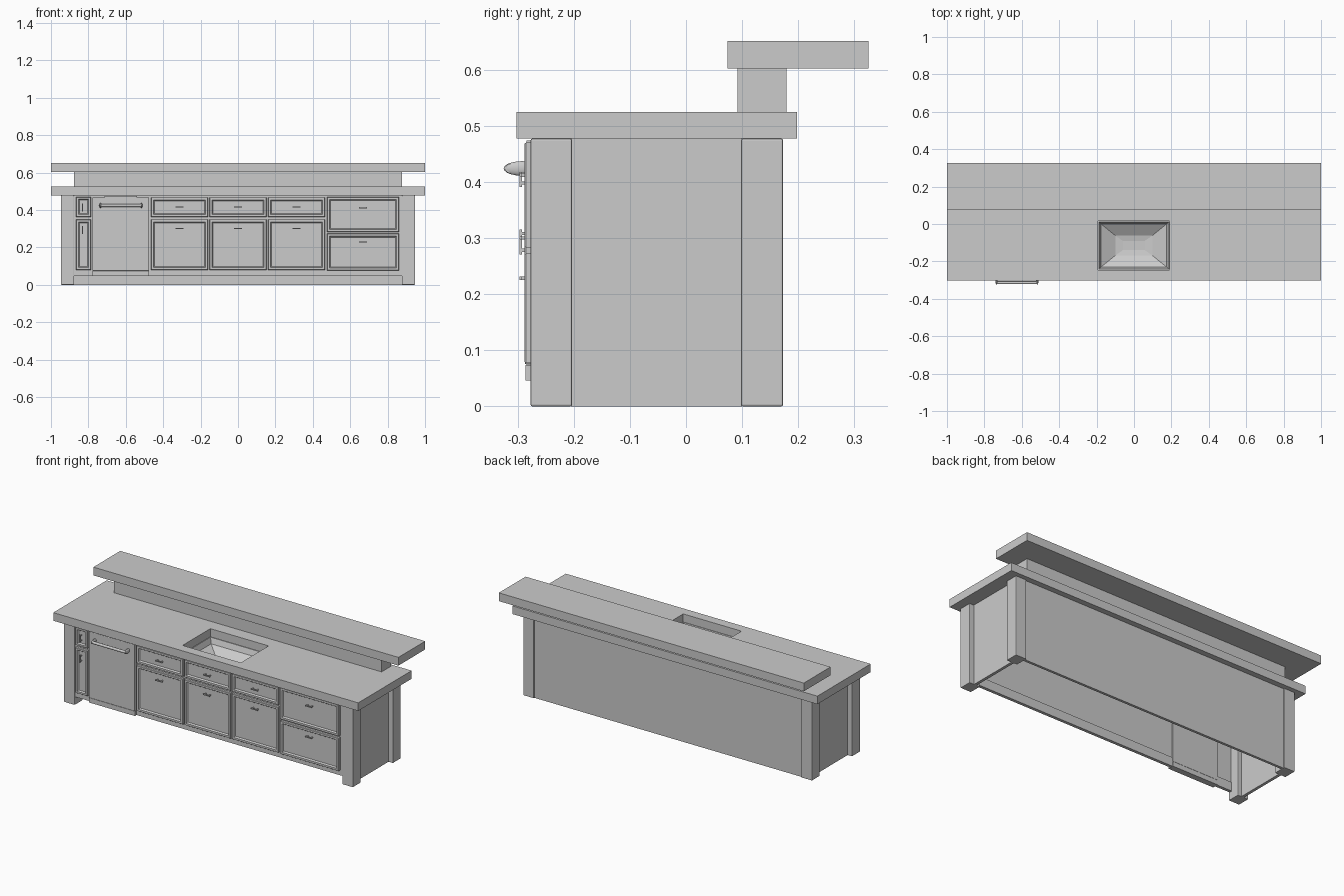
import bpy, bmesh
from mathutils import Vector

if "Cube" in bpy.data.objects:
    bpy.data.objects.remove(bpy.data.objects["Cube"])


def finish(bm, name, bevel=0.0, smooth=False):
    bmesh.ops.recalc_face_normals(bm, faces=bm.faces[:])
    me = bpy.data.meshes.new(name)
    bm.to_mesh(me)
    bm.free()
    ob = bpy.data.objects.new(name, me)
    bpy.context.collection.objects.link(ob)
    if bevel:
        m = ob.modifiers.new("bevel", 'BEVEL')
        m.width, m.segments = bevel, 2
    if smooth:
        bpy.ops.object.select_all(action='DESELECT')
        ob.select_set(True)
        bpy.context.view_layer.objects.active = ob
        bpy.ops.object.shade_smooth_by_angle()
    return ob


def add_box(bm, x0, x1, y0, y1, z0, z1):
    vs = bmesh.ops.create_cube(bm, size=1)["verts"]
    for v in vs:
        v.co = Vector(((x0 + x1) / 2 + v.co.x * (x1 - x0),
                       (y0 + y1) / 2 + v.co.y * (y1 - y0),
                       (z0 + z1) / 2 + v.co.z * (z1 - z0)))
    return vs


def box(name, *dims, bevel=0.0):
    bm = bmesh.new()
    add_box(bm, *dims)
    return finish(bm, name, bevel)


def loft(name, loops, closed=False, cap=False):
    """Bridge rectangles given as (x0, x1, y0, y1, z)."""
    bm = bmesh.new()
    rings = [[bm.verts.new(p) for p in ((a, c, z), (b, c, z), (b, d, z), (a, d, z))]
             for a, b, c, d, z in loops]
    pairs = list(zip(rings, rings[1:])) + ([(rings[-1], rings[0])] if closed else [])
    for r, s in pairs:
        for i in range(4):
            j = (i + 1) % 4
            bm.faces.new((r[i], r[j], s[j], s[i]))
    if cap:
        bm.faces.new(rings[-1])
    return finish(bm, name)


def cylinder(name, r, depth, loc, rot=(0, 0, 0), n=20):
    bpy.ops.mesh.primitive_cylinder_add(vertices=n, radius=r, depth=depth,
                                        location=loc, rotation=rot)
    bpy.context.object.name = name
    bpy.ops.object.shade_smooth_by_angle()


FRONT = -0.285  # face of the drawer fronts


def panel_front(name, x0, x1, z0, z1, rim=0.02):
    """Drawer or door front with a stepped, recessed centre panel."""
    bm = bmesh.new()
    add_box(bm, x0, x1, FRONT, -0.262, z0, z1)
    bmesh.ops.recalc_face_normals(bm, faces=bm.faces[:])
    face = min(bm.faces, key=lambda f: f.calc_center_median().y)
    for width, depth in ((0.003, 0.003), (rim - 0.004, 0), (0.002, -0.005), (0.006, -0.004)):
        bmesh.ops.inset_region(bm, faces=[face], thickness=width, depth=depth)
    finish(bm, name)


def pull(name, x, z, vertical=False):
    """Slim bar handle on two short stems."""
    bm = bmesh.new()
    L, t = 0.022, 0.003
    parts = [(-L, L, -0.297, -0.292)] + [(s * 0.015 - t, s * 0.015 + t, -0.293, -0.274) for s in (-1, 1)]
    for a, b, y0, y1 in parts:
        if vertical:
            add_box(bm, x - t, x + t, y0, y1, z + a, z + b)
        else:
            add_box(bm, x + a, x + b, y0, y1, z - t, z + t)
    finish(bm, name)


# Corner posts and recessed end panels
for side, s in (("right", 1), ("left", -1)):
    xs = sorted((s * 0.877, s * 0.947))
    box(f"front_post_{side}", *xs, -0.277, -0.203, 0, 0.477, bevel=0.003)
    box(f"back_post_{side}", *xs, 0.098, 0.173, 0, 0.477, bevel=0.003)
    xs = sorted((s * 0.90, s * 0.917))
    box(f"end_panel_{side}", *xs, -0.205, 0.10, 0, 0.477)

# Back panel, face frame and lower rail (the base is open underneath)
box("back_panel", -0.88, 0.88, 0.15, 0.165, 0, 0.477)
box("face_frame", -0.88, 0.88, -0.272, -0.260, 0.047, 0.477)
box("lower_rail", -0.88, 0.88, -0.262, -0.254, 0.047, 0.10)

# Main worktop with sink opening
hole = (-0.192, 0.19, -0.245, 0.015)
edge = (-1, 1, -0.302, 0.198)
loft("worktop", [(*edge, 0.477), (*edge, 0.525), (*hole, 0.525), (*hole, 0.477)], closed=True)

# Sink basin sloping to a small floor, with drain
loft("sink_basin", [(-0.20, 0.198, -0.253, 0.023, 0.477),
                    (-0.188, 0.186, -0.241, 0.011, 0.477),
                    (-0.176, 0.174, -0.230, 0.000, 0.445),
                    (-0.10, 0.098, -0.168, -0.062, 0.405),
                    (-0.06, 0.058, -0.140, -0.090, 0.400)], cap=True)
cylinder("drain_ring", 0.022, 0.006, (0, -0.115, 0.401))
cylinder("drain_plug", 0.011, 0.006, (0, -0.115, 0.404))

# Riser and raised bar top
box("bar_riser", -0.877, 0.877, 0.092, 0.179, 0.525, 0.602)
box("bar_top", -1, 1, 0.074, 0.325, 0.602, 0.651)

# Narrow unit on the left with upright pulls
for tag, z0, z1, pz in (("upper", 0.363, 0.47, 0.413), ("lower", 0.08, 0.349, 0.293)):
    panel_front(f"narrow_front_{tag}", -0.866, -0.786, z0, z1, rim=0.018)
    pull(f"narrow_pull_{tag}", -0.832, pz, vertical=True)

# Three equal units: drawer over door
for i, cx in enumerate((-0.313, 0.0, 0.313)):
    panel_front(f"drawer_front_{i}", cx - 0.152, cx + 0.152, 0.363, 0.468)
    pull(f"drawer_pull_{i}", cx, 0.415)
    panel_front(f"door_front_{i}", cx - 0.152, cx + 0.152, 0.08, 0.35)
    pull(f"door_pull_{i}", cx, 0.30)

# Wide unit on the right: two deep drawers
for tag, z0, z1, pz in (("upper", 0.283, 0.47, 0.412), ("lower", 0.077, 0.273, 0.228)):
    panel_front(f"deep_drawer_{tag}", 0.476, 0.861, z0, z1)
    pull(f"deep_drawer_pull_{tag}", 0.669, pz)

# Dishwasher: door, kick plate, top control strip and bar handle
box("dishwasher_door", -0.778, -0.476, -0.287, -0.25, 0.075, 0.468, bevel=0.002)
box("dishwasher_kick", -0.778, -0.476, -0.286, -0.25, 0.046, 0.074)
box("dishwasher_control_strip", -0.715, -0.54, -0.284, -0.255, 0.468, 0.474)
cylinder("dishwasher_handle_bar", 0.008, 0.225, (-0.626, -0.314, 0.424), (0, 1.5708, 0))
for s in (-1, 1):
    bpy.ops.mesh.primitive_uv_sphere_add(segments=16, ring_count=10, radius=1,
                                         location=(-0.626 + s * 0.109, -0.292, 0.424))
    bpy.context.object.name = "dishwasher_handle_mount"
    bpy.context.object.scale = (0.007, 0.033, 0.013)
    bpy.ops.object.shade_smooth_by_angle()
